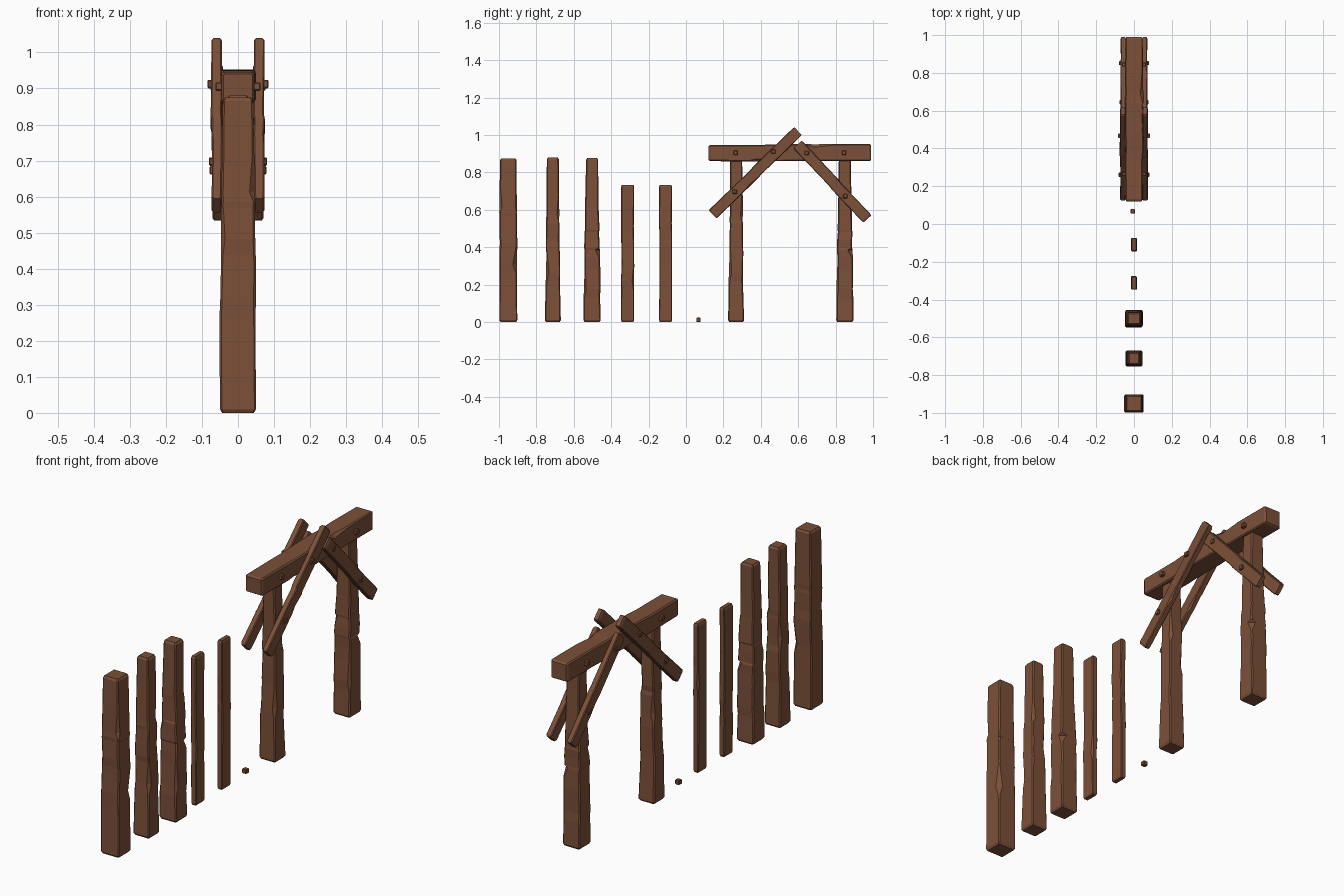
import bpy, bmesh, math, random
from mathutils import Matrix, Vector

if "Cube" in bpy.data.objects:
    bpy.data.objects.remove(bpy.data.objects["Cube"])

random.seed(4)
wood = bpy.data.materials.new("wood")
wood.diffuse_color = (0.2, 0.08, 0.04, 1)
wood.use_nodes = True
wood.node_tree.nodes["Principled BSDF"].inputs["Base Color"].default_value = wood.diffuse_color


def timber(name, start, end, sections, x=0.0, chips=(), jitter=0.002, edge=0.006):
    """Hewn bar in the yz plane; sections = (t, half x, half y), chips = (t, corner, depth)."""
    p, q = Vector((x, *start)), Vector((x, *end))
    d = q - p
    length = d.length
    mat = Matrix.Translation(p) @ Matrix.Rotation(math.atan2(-d.y, d.z), 4, 'X')

    def size(t):
        for a, b in zip(sections, sections[1:]):
            if t <= b[0]:
                f = (t - a[0]) / (b[0] - a[0])
                return a[1] + (b[1] - a[1]) * f, a[2] + (b[2] - a[2]) * f
        return sections[-1][1:]

    e = 0.01 / length
    levels = {0.0, e, 1 - e, 1.0} | {s[0] for s in sections}
    for t, _, _ in chips:
        levels |= {t - 0.05, t, t + 0.12}
    bm, rings = bmesh.new(), []
    for t in sorted(levels):
        hx, hy = size(t)
        cap = t in (0.0, 1.0)
        if cap:
            hx, hy = hx - edge, hy - edge
        inner = e < t < 1 - e
        ox, oy = [random.uniform(-jitter, jitter) if inner else 0 for _ in range(2)]
        ring = []
        for i, (sx, sy) in enumerate(((1, 1), (-1, 1), (-1, -1), (1, -1))):
            c = edge * (0.5 if cap else random.uniform(0.7, 1.1))
            c = max([c] + [k[2] for k in chips if k[0] == t and k[1] == i])
            pair = [(sx * hx, sy * (hy - c)), (sx * (hx - c), sy * hy)]
            for px, py in (pair if i % 2 == 0 else pair[::-1]):
                ring.append(bm.verts.new(mat @ Vector((px + ox, py + oy, t * length))))
        rings.append(ring)
    for a, b in zip(rings, rings[1:]):
        for i in range(8):
            j = (i + 1) % 8
            bm.faces.new((a[i], a[j], b[j], b[i]))
    bm.faces.new(rings[0][::-1])
    bm.faces.new(rings[-1])
    finish(name, bm)


def finish(name, bm):
    bmesh.ops.recalc_face_normals(bm, faces=bm.faces)
    me = bpy.data.meshes.new(name)
    bm.to_mesh(me)
    bm.free()
    me.materials.append(wood)
    bpy.context.collection.objects.link(bpy.data.objects.new(name, me))


def peg(name, x0, x1, y, z, s=0.023):
    bm = bmesh.new()
    bmesh.ops.create_cube(bm, size=1)
    bmesh.ops.scale(bm, vec=(abs(x1 - x0), s, s), verts=bm.verts)
    bmesh.ops.bevel(bm, geom=bm.edges[:], offset=0.003, segments=1, affect='EDGES')
    bmesh.ops.translate(bm, vec=((x0 + x1) / 2, y, z), verts=bm.verts)
    finish(name, bm)


# Cross-sections and edge chips of the timber types
thick = [(0, .05, .048), (.3, .05, .047), (.65, .047, .047), (1, .042, .044)]
taper = [(0, .044, .043), (.25, .041, .038), (.6, .036, .035), (1, .031, .032)]
bulge = [(0, .046, .046), (.45, .045, .041), (.7, .038, .036), (1, .034, .032)]
plank = [(0, .014, .035), (.4, .015, .034), (.7, .014, .034), (1, .014, .035)]
thick_chips = [(.35, 0, .022), (.7, 3, .014), (.55, 2, .012)]
taper_chips = [(.5, 1, .014), (.3, 3, .015), (.65, 0, .013)]
bulge_chips = [(.44, 0, .026), (.2, 3, .012), (.55, 2, .016)]

# Row of loose standing timbers
timber("thick_post", (-.95, 0), (-.95, .875), thick, chips=thick_chips)
timber("tapered_post", (-.712, 0), (-.712, .88), taper, chips=taper_chips)
timber("chipped_post", (-.502, 0), (-.502, .877), bulge, chips=bulge_chips)
timber("plank_a", (-.312, 0), (-.312, .733), plank, chips=[(.3, 0, .009)], edge=.004)
timber("plank_b", (-.109, 0), (-.109, .733), plank, chips=[(.6, 1, .009)], edge=.004)
peg("loose_peg", -.018, .006, .067, .0115)

# Gate frame
timber("gate_front_post", (.268, 0), (.268, .88), taper, chips=taper_chips)
timber("gate_back_post", (.849, 0), (.849, .877), bulge, chips=bulge_chips)
timber("gate_beam", (.12, .903), (.99, .906),
       [(0, .046, .043), (.5, .049, .045), (1, .046, .046)],
       chips=[(.65, 3, .016), (.3, 0, .014)])

# Braces and pegs on both sides
brace = [(0, .014, .031), (.5, .015, .030), (1, .0145, .030)]
for s, side in ((1, "right"), (-1, "left")):
    timber(f"long_brace_{side}", (.142, .575), (.599, 1.021), brace, x=s * .059,
           chips=[(.4, 0, .009)], edge=.004)
    timber(f"short_brace_{side}", (.597, .949), (.970, .551), brace, x=s * .056,
           chips=[(.6, 1, .009)], edge=.004)
    for i, (y, z, out) in enumerate(((.265, .905, .063), (.467, .912, .085), (.645, .904, .076),
                                     (.845, .905, .063), (.26, .697, .081), (.852, .673, .079))):
        peg(f"peg_{side}_{i + 1}", s * .03, s * out, y, z)
